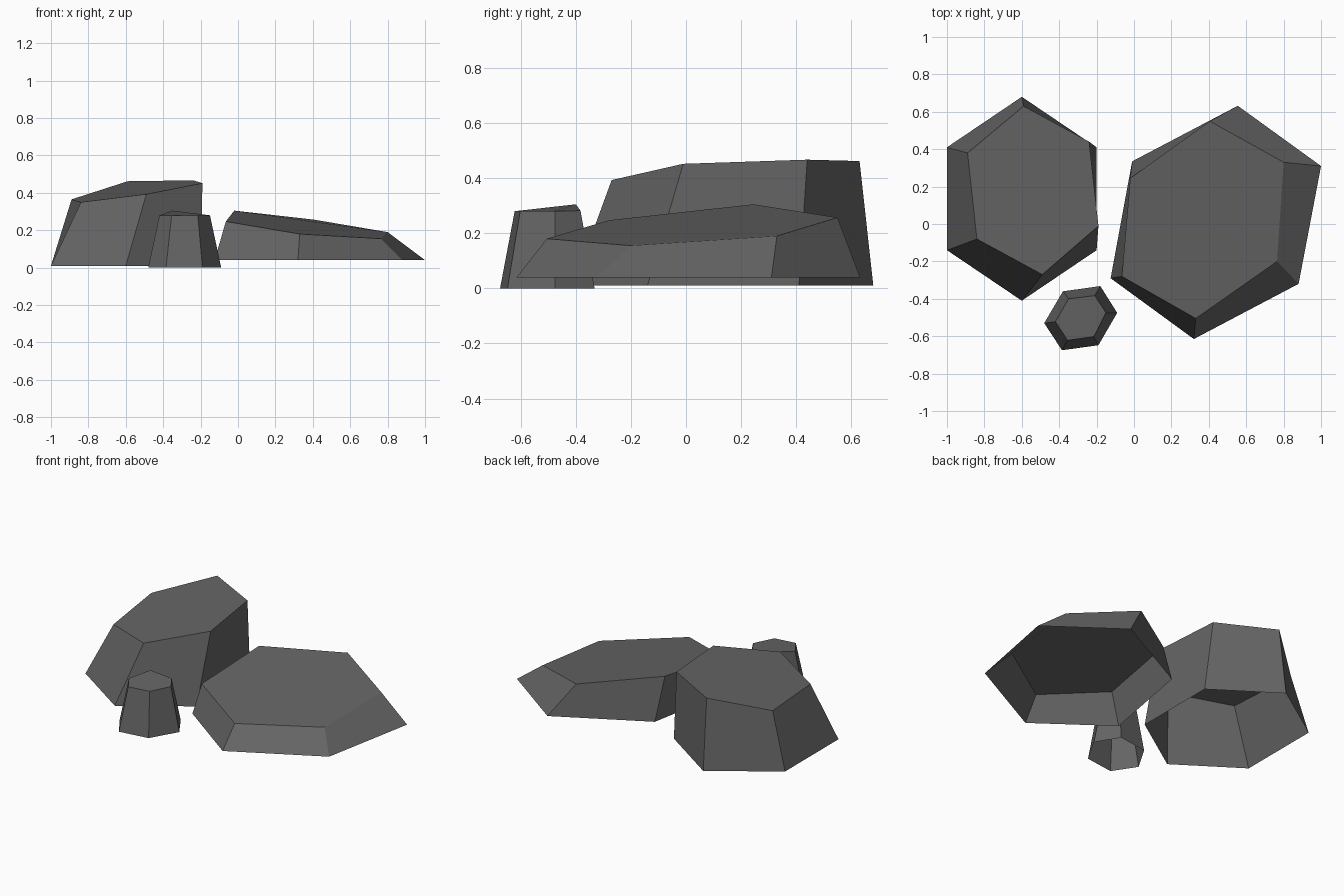
import bpy
import bmesh

if "Cube" in bpy.data.objects:
    bpy.data.objects.remove(bpy.data.objects["Cube"])

stone = bpy.data.materials.new("dark_grey_stone")
stone.diffuse_color = (0.13, 0.13, 0.13, 1)
stone.use_nodes = True
stone.node_tree.nodes["Principled BSDF"].inputs["Base Color"].default_value = stone.diffuse_color


def rock(name, base_z, base, top):
    """Six-sided tapered rock, open underneath; rings run clockwise from above."""
    bm = bmesh.new()
    low = [bm.verts.new((x, y, base_z)) for x, y in base]
    high = [bm.verts.new(p) for p in top]
    n = len(low)
    for i in range(n):
        j = (i + 1) % n
        bm.faces.new((low[j], low[i], high[i], high[j]))
    bm.faces.new(high[::-1])
    bm.normal_update()
    mesh = bpy.data.meshes.new(name)
    bm.to_mesh(mesh)
    bm.free()
    mesh.materials.append(stone)
    bpy.context.collection.objects.link(bpy.data.objects.new(name, mesh))


# Tall rock on the left
rock("tall_rock", 0.01,
     [(-1, .41), (-.6, .68), (-.2, .41), (-.2, -.14), (-.6, -.41), (-1, -.14)],
     [(-.89, .38, .365), (-.59, .63, .462), (-.24, .44, .467),
      (-.19, -.01, .452), (-.49, -.27, .393), (-.84, -.08, .35)])

# Wide flat rock on the right
rock("flat_rock", 0.04,
     [(-.01, .335), (.555, .632), (1, .31), (.88, -.32), (.32, -.615), (-.125, -.29)],
     [(-.02, .245, .305), (.405, .55, .257), (.80, .33, .19),
      (.765, -.2, .155), (.33, -.505, .18), (-.065, -.28, .247)])

# Small rock in front
rock("small_rock", 0.0,
     [(-.38, -.36), (-.18, -.332), (-.09, -.475), (-.19, -.648), (-.385, -.675), (-.48, -.53)],
     [(-.35, -.40, .305), (-.21, -.383, .282), (-.15, -.475, .28),
      (-.215, -.602, .28), (-.355, -.622, .28), (-.42, -.522, .28)])
